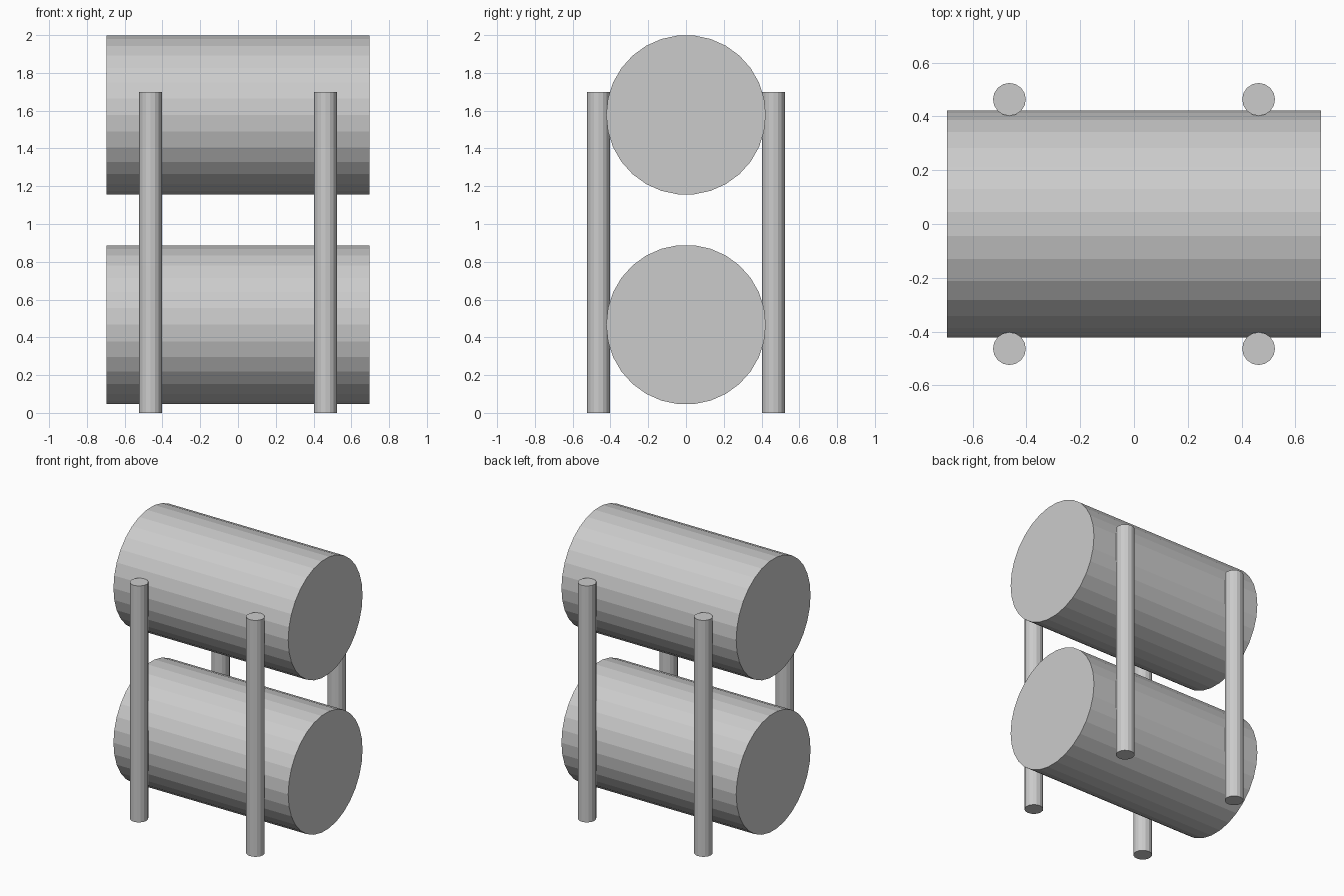
import bpy
from math import pi

if "Cube" in bpy.data.objects:
    bpy.data.objects.remove(bpy.data.objects["Cube"])


def cylinder(name, radius, length, sides, location, rotation=(0, 0, 0)):
    bpy.ops.mesh.primitive_cylinder_add(
        vertices=sides, radius=radius, depth=length,
        location=location, rotation=rotation)
    bpy.context.object.name = name


# Two horizontal drums, stacked along z with an edge line at the very top
for label, z in (("lower", 0.467), ("upper", 1.5775)):
    cylinder(label + "_drum", 0.4225, 1.39, 30, (0, 0, z), (0, pi / 2, 0))

# Four upright posts at the corners
for side, x in (("left", -0.463), ("right", 0.463)):
    for end, y in (("front", -0.463), ("back", 0.463)):
        cylinder(f"{end}_{side}_post", 0.061, 1.7, 16, (x, y, 0.85))
